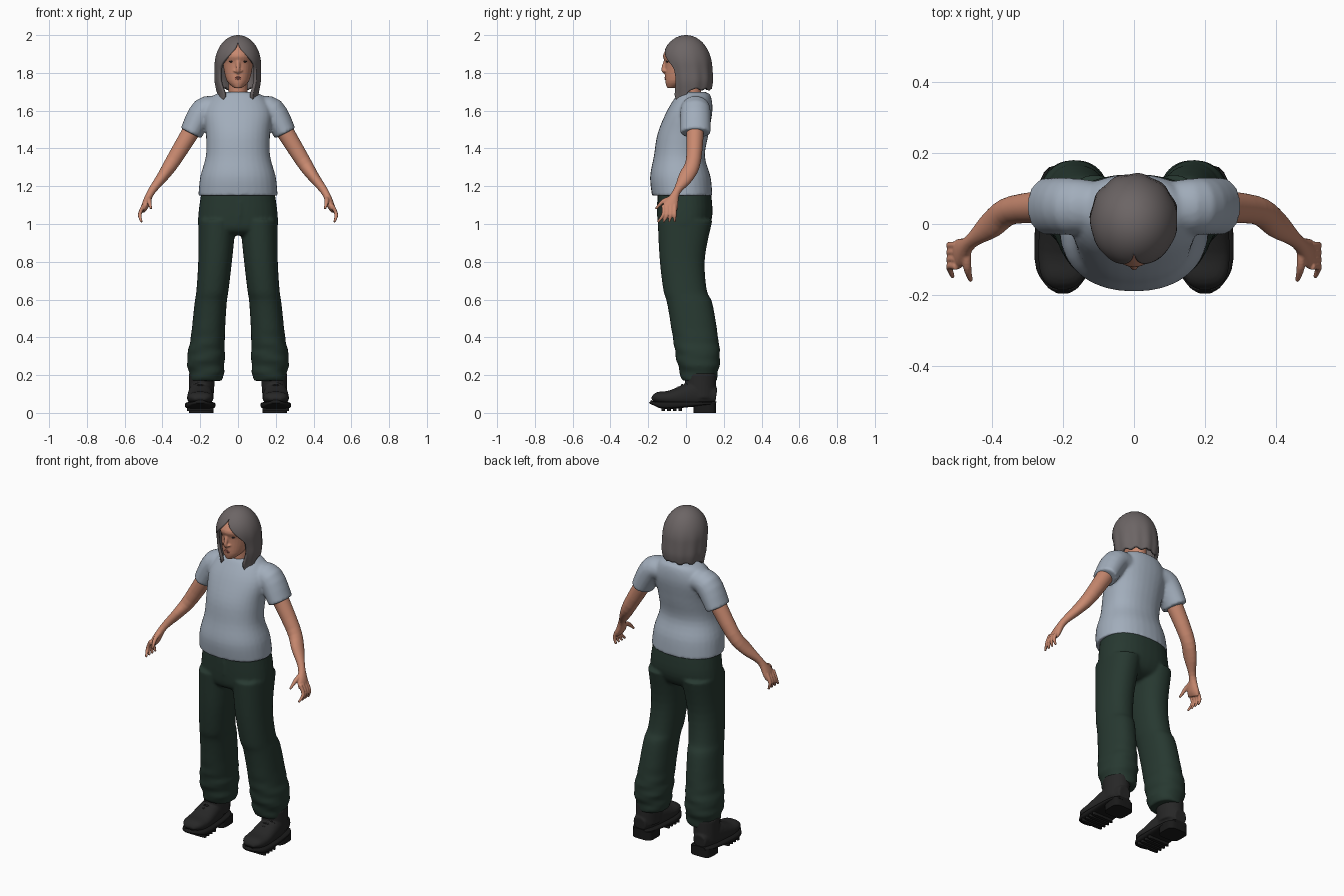
import bpy, bmesh, math
from mathutils import Vector

default_cube = bpy.data.objects.get("Cube")
if default_cube:
    bpy.data.objects.remove(default_cube, do_unlink=True)


def material(name, red, green, blue):
    mat = bpy.data.materials.new(name)
    mat.use_nodes = True
    mat.diffuse_color = (red, green, blue, 1)
    mat.node_tree.nodes["Principled BSDF"].inputs["Base Color"].default_value = mat.diffuse_color
    return mat


skin = material("warm skin", .58, .25, .16)
cotton = material("pale blue cotton", .36, .42, .5)
green_cloth = material("dark green cloth", .02, .04, .03)
leather = material("black leather", .02, .02, .02)
rubber = material("black rubber", .01, .01, .01)
hair_colour = material("grey brown hair", .15, .13, .13)
lash_colour = material("dark lash", .03, .02, .02)
lip_colour = material("lip", .4, .13, .1)

ACROSS, DEPTH = Vector((1, 0, 0)), Vector((0, 1, 0))
SIDES = {"left": 1, "right": -1}


def spline(points, steps=4):
    """Pass a smooth curve through tuples of any length."""
    curve = []
    last = len(points) - 1
    for i in range(last):
        before, start, end, after = (points[max(0, min(last, i + j))] for j in (-1, 0, 1, 2))
        for step_index in range(steps):
            t = step_index / steps
            curve.append([q + t / 2 * (r - p + t * (2 * p - 5 * q + 4 * r - w + t * (3 * (q - r) + w - p)))
                          for p, q, r, w in zip(before, start, end, after)])
    return curve + [list(points[last])]


def signed_power(value, exponent):
    return math.copysign(abs(value) ** exponent, value)


def smoothstep(low, high, value):
    t = max(0, min(1, (value - low) / (high - low)))
    return t * t * (3 - 2 * t)


def loft(bm, rows, reference=None, side=1, count=32, squareness=2, fold=0):
    """Skin rings (x, y, z, radius, radius); level unless a reference axis is given."""
    path = spline(rows)
    last = len(path) - 1
    rings = []
    for i, (x, y, z, radius_u, radius_v) in enumerate(path):
        u, v = ACROSS, DEPTH
        if reference:
            tangent = Vector(path[min(i + 1, last)][:3]) - Vector(path[max(i - 1, 0)][:3])
            u = tangent.cross(reference).normalized()
            v = tangent.cross(u).normalized()
        ring = []
        for j in range(count):
            angle = math.tau * j / count
            c, s = math.cos(angle), math.sin(angle)
            crease = 1 + fold * max(0, .5 - z) * math.sin(z * 75 + 2 * c + s)
            point = Vector((x, y, z)) + crease * (u * radius_u * signed_power(c, 2 / squareness)
                                                  + v * radius_v * signed_power(s, 2 / squareness))
            ring.append(bm.verts.new((point.x * side, point.y, point.z)))
        rings.append(ring)
    for lower, upper in zip(rings, rings[1:]):
        for j in range(count):
            k = (j + 1) % count
            bm.faces.new((lower[j], lower[k], upper[k], upper[j]))
    bm.faces.new(rings[0])
    bm.faces.new(rings[-1])


def level(rows):
    """Turn extents (left, right, front, back, z) into level rings."""
    return [((a + b) / 2, (c + d) / 2, z, (b - a) / 2, (d - c) / 2) for a, b, c, d, z in rows]


def centred(rows):
    return level([(-half, half, front, back, z) for half, front, back, z in rows])


def block(bm, left, right, front, back, bottom, top, side):
    loft(bm, level([(left, right, front, back, z) for z in (bottom, top)]), side=side, squareness=4)


def tube(bm, points, radius, tip, reference=DEPTH, side=1):
    rows = [(*point, radius, radius) for point in points[:-1]] + [(*points[-1], tip, tip)]
    loft(bm, rows, reference, side, count=12)


def sliver(bm, x, y, z, half, thickness, turn=0, bow=0):
    """Thin pointed strip that hugs the face."""
    rows = []
    for d in (-1, 0, 1):
        radius = thickness * (1 - .7 * abs(d))
        rows.append((x + d * half, y + d * turn + abs(d) * half / 5, z - bow * abs(d), radius, radius))
    loft(bm, rows, DEPTH, count=12)


def finish(bm, name, mat, voxel=0, relax=0):
    bmesh.ops.recalc_face_normals(bm, faces=bm.faces[:])
    mesh = bpy.data.meshes.new(name)
    bm.to_mesh(mesh)
    bm.free()
    mesh.materials.append(mat)
    ob = bpy.data.objects.new(name, mesh)
    bpy.context.collection.objects.link(ob)
    bpy.ops.object.select_all(action="DESELECT")
    ob.select_set(True)
    bpy.context.view_layer.objects.active = ob
    bpy.ops.object.shade_smooth_by_angle(angle=math.radians(50))
    if voxel:  # fuse overlapping lofts into one skin
        fuse = ob.modifiers.new("fuse", "REMESH")
        fuse.mode, fuse.voxel_size, fuse.use_smooth_shade = "VOXEL", voxel, True
    if relax:
        ob.modifiers.new("relax", "SMOOTH").iterations = relax
    return ob


# Shirt: body and sleeves
bm = bmesh.new()
loft(bm, centred([(.21, -.18, .14, 1.15), (.2, -.19, .13, 1.25), (.17, -.17, .1, 1.36), (.17, -.15, .12, 1.48),
                  (.18, -.1, .14, 1.6), (.13, -.05, .13, 1.68), (.07, -.03, .1, 1.7)]), squareness=2.2)
for side in SIDES.values():
    loft(bm, [(.1, .05, 1.61, .06, .07), (.18, .05, 1.6, .07, .08), (.25, .05, 1.48, .06, .08)], DEPTH, side)
finish(bm, "shirt", cotton, .009, 4)

# Trousers: hips, two baggy legs and a fly flap
bm = bmesh.new()
loft(bm, centred([(.19, -.15, .13, 1.19), (.21, -.15, .14, 1.05), (.2, -.14, .11, .97), (.1, -.1, .05, .94)]),
     squareness=2.3)
for side in SIDES.values():
    loft(bm, level([(.01, .21, -.15, .14, 1.02), (.03, .21, -.14, .1, .82), (.05, .22, -.12, .11, .65),
                    (.06, .23, -.1, .14, .58), (.07, .25, -.07, .17, .4), (.07, .27, -.05, .18, .28),
                    (.08, .25, -.02, .16, .17)]), side=side, squareness=2.2, fold=.16)
tube(bm, [(.01, -.14, 1.12), (.01, -.14, 1.05), (0, -.14, 1)], .014, .01)
finish(bm, "trousers", green_cloth, .009, 3)

# Arms with hands, fingers and thumbs
for label, side in SIDES.items():
    bm = bmesh.new()
    loft(bm, [(.2, .05, 1.57, .05, .05), (.34, .04, 1.34, .04, .04), (.4, 0, 1.25, .03, .04),
              (.46, -.05, 1.17, .02, .02), (.49, -.08, 1.1, .02, .04), (.5, -.09, 1.07, .01, .04)], DEPTH, side)
    for finger in range(4):
        y = -.12 + finger * .02
        tube(bm, [(.5, y, 1.1), (.52, y, 1.05), (.51, y * 1.5 + .03, 1.01)], .01, .006, side=side)
    tube(bm, [(.47, -.07, 1.14), (.47, -.12, 1.12), (.46, -.16, 1.08)], .012, .006, ACROSS, side)
    finish(bm, label + "_arm", skin, .004, 2)

# Head with neck and nose
bm = bmesh.new()
loft(bm, centred([(.02, -.1, -.05, 1.72), (.06, -.11, .04, 1.76), (.08, -.11, .1, 1.85),
                  (.08, -.12, .1, 1.9), (.04, -.06, .06, 1.98)]))
loft(bm, centred([(.05, -.03, .08, z) for z in (1.64, 1.78)]))
tube(bm, [(0, -.1, 1.88), (0, -.12, 1.82), (0, -.11, 1.8)], .011, .008)
sliver(bm, 0, -.115, 1.81, .025, .01)
finish(bm, "head", skin, .0045, 2)

# Eyes, eyebrows and lips
bm, brows = bmesh.new(), bmesh.new()
for side in SIDES.values():
    sliver(bm, side * .035, -.1, 1.86, .013, .005, side * .005)
    sliver(brows, side * .035, -.103, 1.885, .02, .004, side * .006, .004)
finish(bm, "eyes", lash_colour)
finish(brows, "eyebrows", hair_colour)
bm = bmesh.new()
for z in (1.768, 1.776):
    sliver(bm, 0, -.108, z, .022, .005)
finish(bm, "lips", lip_colour)

# Hair: parted sheet, domed at the crown, that opens around the face into two front locks
bm = bmesh.new()
ROWS, COLUMNS = 40, 72
grid = []
for i in range(ROWS + 1):
    row = []
    for j in range(COLUMNS + 1):
        toward_face = abs(2 * j / COLUMNS - 1)
        lock = smoothstep(.66, .82, toward_face) - smoothstep(.92, 1, toward_face) / 2
        hem = 1.72 - .07 * lock + .006 * math.sin(26 * toward_face)
        drop = (i / ROWS) ** 1.7
        z = 2 * (1 - drop) + hem * drop
        dome = math.sqrt(1 - (1 - min(1, (2 - z) / .15)) ** 2)
        fall, tuck = smoothstep(1.95, 1.75, z), smoothstep(1.78, 1.66, z)
        opening = .9 * smoothstep(1.97, 1.82, z) - .2 * tuck
        angle = opening + 2 * (math.pi - opening) * j / COLUMNS
        radius = dome * (1 - .15 * tuck) * (1 + .02 * fall * math.sin(11 * angle))
        row.append(bm.verts.new((.115 * radius * math.sin(angle),
                                 .02 * fall - (.125 - .01 * fall) * radius * math.cos(angle), z - .008)))
    grid.append(row)
for upper, lower in zip(grid, grid[1:]):
    for j in range(COLUMNS):
        bm.faces.new((upper[j], upper[j + 1], lower[j + 1], lower[j]))
bmesh.ops.remove_doubles(bm, verts=bm.verts[:], dist=.0004)
hair = finish(bm, "hair", hair_colour, relax=2)
thickness = hair.modifiers.new("thickness", "SOLIDIFY")
thickness.thickness, thickness.offset = .016, 0

# Boots: leather upper with shaft, laces, and a lugged sole with a heel
for label, side in SIDES.items():
    bm = bmesh.new()
    upper = [(.16, .09, .04, .04), (.06, .1, .07, .06), (-.08, .08, .04, .07), (-.15, .08, .03, .06),
             (-.18, .07, .01, .03)]
    loft(bm, [(.2, *row) for row in upper], ACROSS, side, squareness=2.3)
    loft(bm, level([(.13, .26, 0, .16, .08), (.12, .26, -.01, .16, .21)]), side=side)
    finish(bm, label + "_boot", leather, .006, 3)
    bm = bmesh.new()
    for lace in range(4):
        sliver(bm, side * .2, -.06 + lace * .02, .122 + lace * .013, .04, .006, bow=.015)
    finish(bm, label + "_laces", rubber)
    bm = bmesh.new()
    sole = [(.16, .05, .01, .04), (.1, .05, .01, .07), (-.1, .04, .02, .08), (-.17, .05, .01, .05),
            (-.19, .06, .01, .02)]
    loft(bm, [(.2, *row) for row in sole], ACROSS, side, squareness=3.5)
    block(bm, .13, .26, .04, .16, 0, .05, side)
    for lug in range(4):
        y = -.03 - lug * .03
        block(bm, .13, .27, y - .01, y + .01, .01, .04, side)
    finish(bm, label + "_sole", rubber)
